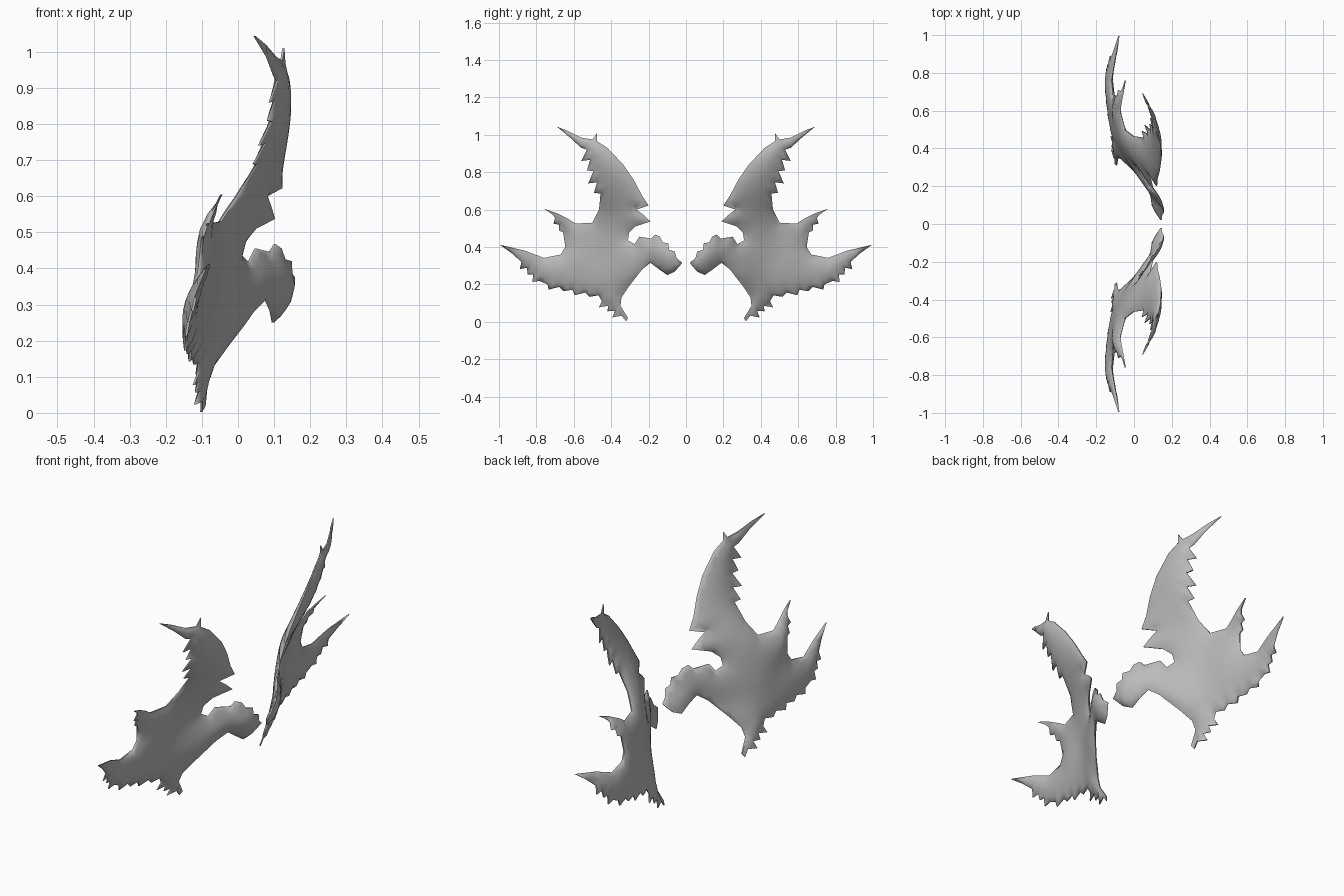
import bpy, bmesh, math
from mathutils import Vector
from mathutils.geometry import delaunay_2d_cdt, intersect_point_line

if "Cube" in bpy.data.objects:
    bpy.data.objects.remove(bpy.data.objects["Cube"])

grey = bpy.data.materials.new("grey")
grey.diffuse_color = (0.5, 0.5, 0.5, 1)
grey.use_nodes = True
grey.node_tree.nodes["Principled BSDF"].inputs["Base Color"].default_value = grey.diffuse_color


def barbs(a, b, n, lean):
    """Saw-toothed edge from a to b: n barbs whose tips lean by the given offset."""
    a, b, lean = Vector(a), Vector(b), Vector(lean)
    pts = [tuple(a)]
    for i in range(n):
        size = 1.0 if i % 2 == 0 else 0.7
        pts.append(tuple(a.lerp(b, (i + 0.5) / n) + lean * size))
        pts.append(tuple(a.lerp(b, (i + 0.9) / n)))
    return pts


# Wing outline in (y, z), section by section
hook_top = [(.02, .315), (.05, .34), (.06, .375), (.09, .385), (.095, .42), (.125, .425),
            (.14, .455), (.165, .467), (.185, .445), (.25, .455), (.275, .415), (.31, .435)]
lead_edge = [(.305, .475), (.27, .51), (.19, .537), (.225, .57), (.265, .60), (.2, .622),
             (.235, .675), (.28, .76), (.335, .84), (.42, .93), (.475, .965), (.475, 1.01),
             (.50, .975)]
horn = [(.56, .985), (.63, 1.02), (.69, 1.043), (.62, .985), (.56, .93)]
trail_edge = barbs((.53, .92), (.455, .68), 4, (.04, -.03)) + [(.465, .60), (.50, .53)]
mid_spike = [(.59, .525), (.63, .55), (.69, .58), (.76, .605), (.715, .575)]
mid_edge = barbs((.70, .555), (.655, .475), 2, (.02, -.01)) + [(.645, .40), (.67, .36)]
low_spike = [(.76, .342), (.86, .38), (.995, .412), (.93, .365)]
low_edge = barbs((.88, .32), (.78, .215), 3, (.025, -.02)) \
    + barbs((.74, .20), (.46, .14), 4, (.03, -.02))
foot = barbs((.45, .11), (.34, .03), 3, (.035, -.02)) + [(.32, .003), (.31, .02), (.35, .085)]
hook_low = [(.345, .13), (.305, .19), (.235, .28), (.19, .315), (.15, .285), (.10, .25), (.06, .268)]
outline = [Vector(p) for p in hook_top + lead_edge + horn + trail_edge + mid_spike
           + mid_edge + low_spike + low_edge + foot + hook_low]

# Depth controls (y, z, x) for the bowed sheet
bow = [(.02, .31, .14), (.09, .25, .1), (.1, .37, .145), (.165, .465, .1), (.23, .37, .055),
       (.3, .25, .0), (.32, .01, -.1), (.43, .09, -.11), (.35, .15, -.065), (.45, .33, -.075),
       (.57, .35, -.095), (.55, .15, -.125), (.72, .2, -.14), (.8, .3, -.13), (.995, .41, -.08),
       (.76, .605, -.045), (.65, .5, -.095), (.31, .44, .01), (.19, .537, .1), (.2, .622, .12),
       (.37, .6, .03), (.48, .56, -.03), (.46, .68, .05), (.33, .83, .14), (.46, .8, .1),
       (.45, .93, .13), (.475, 1.01, .125), (.69, 1.043, .045), (.58, .97, .1)]


def solve(m):
    """Gauss-Jordan elimination of an augmented matrix."""
    n = len(m)
    for c in range(n):
        p = max(range(c, n), key=lambda r: abs(m[r][c]))
        m[c], m[p] = m[p], m[c]
        m[c] = [v / m[c][c] for v in m[c]]
        for r in range(n):
            if r != c and m[r][c]:
                f = m[r][c]
                m[r] = [u - f * v for u, v in zip(m[r], m[c])]
    return [row[-1] for row in m]


def kernel(a, b):
    r = math.hypot(a[0] - b[0], a[1] - b[1])
    return r * r * math.log(r) if r > 1e-9 else 0.0


# Thin-plate surface through the depth controls, slightly relaxed
rows = [[kernel(p, q) + (0.002 if p is q else 0) for q in bow] + [1, p[0], p[1], p[2]] for p in bow]
rows += [[f(q) for q in bow] + [0, 0, 0, 0]
         for f in (lambda q: 1, lambda q: q[0], lambda q: q[1])]
weights = solve(rows)


def depth(p):
    s = sum(w * kernel(p, q) for w, q in zip(weights, bow))
    return s + weights[-3] + weights[-2] * p[0] + weights[-1] * p[1]


def edge_distance(p):
    best = 9.0
    for a, b in zip(outline, outline[1:] + outline[:1]):
        q, t = intersect_point_line(p, a, b)
        q = a.lerp(b, min(1, max(0, t)))
        best = min(best, (p - q.to_2d()).length)
    return best


def inside(p):
    hit = False
    for a, b in zip(outline, outline[1:] + outline[:1]):
        if (a.y > p.y) != (b.y > p.y) and p.x < a.x + (p.y - a.y) * (b.x - a.x) / (b.y - a.y):
            hit = not hit
    return hit


# Flat triangulated sheet with staggered interior points
step = 0.022
points = list(outline)
for j in range(50):
    for i in range(48):
        p = Vector(((i + 0.5 * (j % 2)) * step, j * step))
        if inside(p) and edge_distance(p) > 0.008:
            points.append(p)
flat, _, tris, *_ = delaunay_2d_cdt(points, [], [list(range(len(outline)))], 1, 1e-5)


def wing(name, side):
    """Cushioned sheet: two bowed skins joined by a thin rim."""
    bm = bmesh.new()
    skins = ([], [])
    for p in flat:
        x = depth(p)
        h = 0.003 + 0.022 * (1 - math.exp(-edge_distance(p) / 0.035))
        for skin, s in zip(skins, (1, -1)):
            skin.append(bm.verts.new((x + s * h, side * p.x, p.y)))
    count = {}
    for t in tris:
        bm.faces.new([skins[0][i] for i in t])
        bm.faces.new([skins[1][i] for i in reversed(t)])
        for a, b in zip(t, t[1:] + t[:1]):
            count.setdefault(frozenset((a, b)), []).append((a, b))
    for use in count.values():
        if len(use) == 1:
            a, b = use[0]
            bm.faces.new((skins[0][b], skins[0][a], skins[1][a], skins[1][b]))
    bmesh.ops.recalc_face_normals(bm, faces=bm.faces)
    mesh = bpy.data.meshes.new(name)
    bm.to_mesh(mesh)
    bm.free()
    mesh.materials.append(grey)
    obj = bpy.data.objects.new(name, mesh)
    bpy.context.collection.objects.link(obj)
    bpy.context.view_layer.objects.active = obj
    obj.select_set(True)
    bpy.ops.object.shade_smooth_by_angle(angle=math.radians(60))
    obj.select_set(False)


wing("back_wing", 1)
wing("front_wing", -1)
